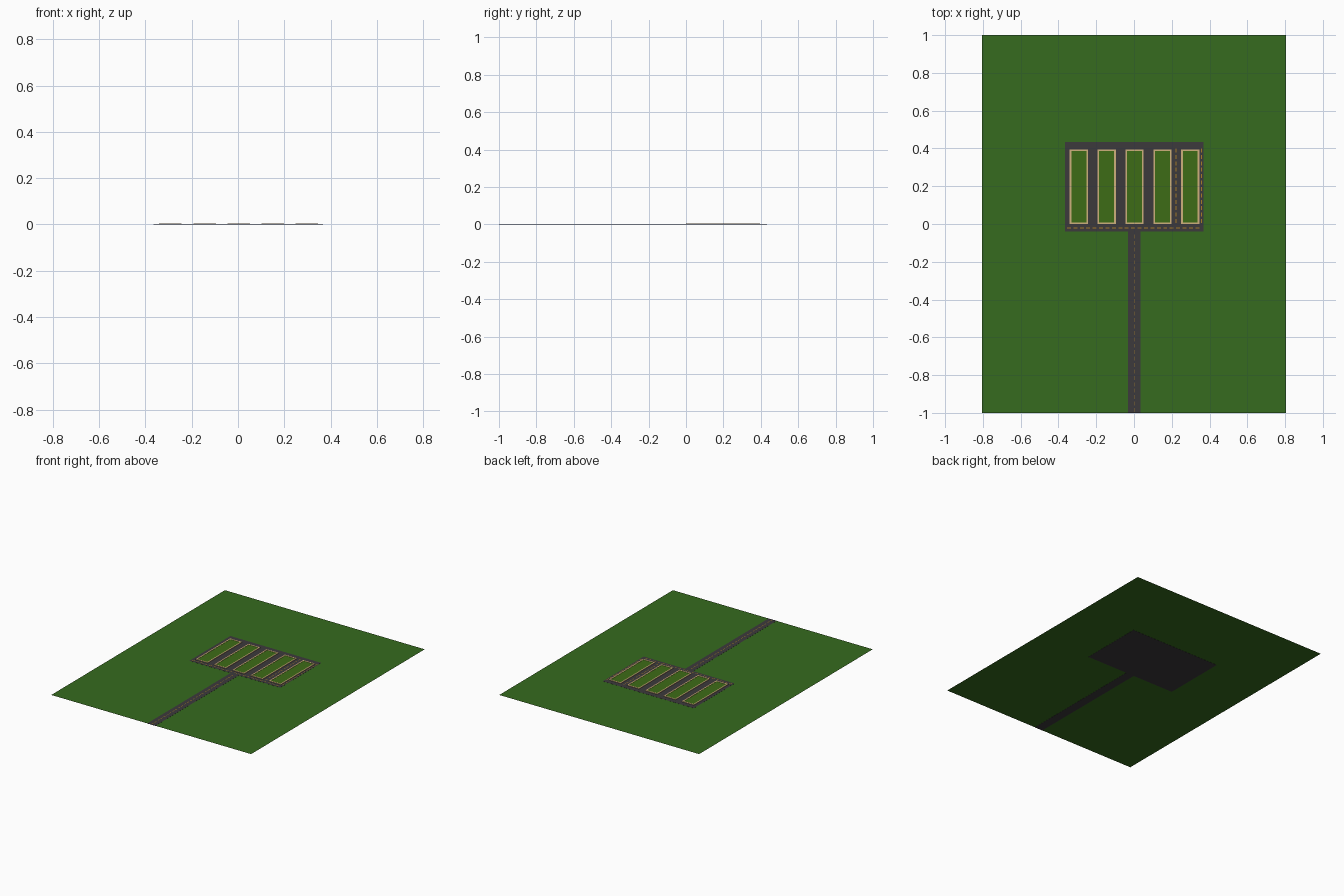
import bpy, bmesh

if "Cube" in bpy.data.objects:
    bpy.data.objects.remove(bpy.data.objects["Cube"])

ROAD_Z, DASH_Z, LAWN_Z, CURB_Z = 0.0016, 0.0021, 0.0036, 0.0052


def material(name, rgb):
    m = bpy.data.materials.new(name)
    m.diffuse_color = (*rgb, 1)
    m.use_nodes = True
    m.node_tree.nodes["Principled BSDF"].inputs["Base Color"].default_value = m.diffuse_color
    return m


GRASS = material("grass", (0.037, 0.147, 0.013))
LAWN = material("lawn", (0.048, 0.15, 0.008))
ASPHALT = material("asphalt", (0.045, 0.041, 0.045))
CURB = material("curb", (0.62, 0.44, 0.2))
PAINT = material("paint", (0.4, 0.2, 0.02))


def finish(name, bm, mat):
    mesh = bpy.data.meshes.new(name)
    bm.to_mesh(mesh)
    bm.free()
    ob = bpy.data.objects.new(name, mesh)
    mesh.materials.append(mat)
    bpy.context.collection.objects.link(ob)
    return ob


def slab(name, points, z0, z1, mat):
    """Flat outline, extruded upward when z1 > z0."""
    bm = bmesh.new()
    face = bm.faces.new([bm.verts.new((x, y, z0)) for x, y in points])
    if z1 > z0:
        ext = bmesh.ops.extrude_face_region(bm, geom=[face], use_keep_orig=True)
        verts = [v for v in ext["geom"] if isinstance(v, bmesh.types.BMVert)]
        bmesh.ops.translate(bm, verts=verts, vec=(0, 0, z1 - z0))
        bmesh.ops.recalc_face_normals(bm, faces=bm.faces)
    return finish(name, bm, mat)


def rect(x0, x1, y0, y1):
    return [(x0, y0), (x1, y0), (x1, y1), (x0, y1)]


# grass field
slab("grass_field", rect(-0.806, 0.806, -1, 1), 0.001, 0.001, GRASS)

# asphalt: access road joined to the parking court
slab("road", [(-0.031, -1), (0.034, -1), (0.034, -0.039), (0.368, -0.039), (0.368, 0.433),
              (-0.365, 0.433), (-0.365, -0.039), (-0.031, -0.039)], 0, ROAD_Z, ASPHALT)

# five raised lots: curb ring around a sunken lawn
for i in range(5):
    cx, hw, y0, y1, rim = 0.003 + 0.1475 * (i - 2), 0.0485, -0.001, 0.395, 0.009
    bm = bmesh.new()
    loops = []
    for inset, z in ((0, ROAD_Z), (0, CURB_Z), (rim, CURB_Z), (rim, ROAD_Z)):
        pts = rect(cx - hw + inset, cx + hw - inset, y0 + inset, y1 - inset)
        loops.append([bm.verts.new((x, y, z)) for x, y in pts])
    for a, b in zip(loops, loops[1:] + loops[:1]):
        for k in range(4):
            n = (k + 1) % 4
            bm.faces.new((a[k], a[n], b[n], b[k]))
    finish(f"curb_{i + 1}", bm, CURB)
    slab(f"lawn_{i + 1}", rect(cx - hw + rim, cx + hw - rim, y0 + rim, y1 - rim),
         ROAD_Z, LAWN_Z, LAWN)


# dashed lane markings
def dashes(name, start, end, along_y, across):
    bm = bmesh.new()
    period, length, half = 0.034, 0.021, 0.0022
    for i in range(int((end - start - length) / period) + 1):
        a = start + i * period
        r = rect(across - half, across + half, a, a + length) if along_y else \
            rect(a, a + length, across - half, across + half)
        bm.faces.new([bm.verts.new((x, y, DASH_Z)) for x, y in r])
    finish(name, bm, PAINT)


dashes("dashes_access_road", -0.995, -0.03, True, 0.001)
dashes("dashes_front_lane", -0.355, 0.368, False, -0.021)
dashes("dashes_inner_lane", 0.005, 0.405, True, 0.222)
dashes("dashes_outer_lane", 0.005, 0.405, True, 0.358)
